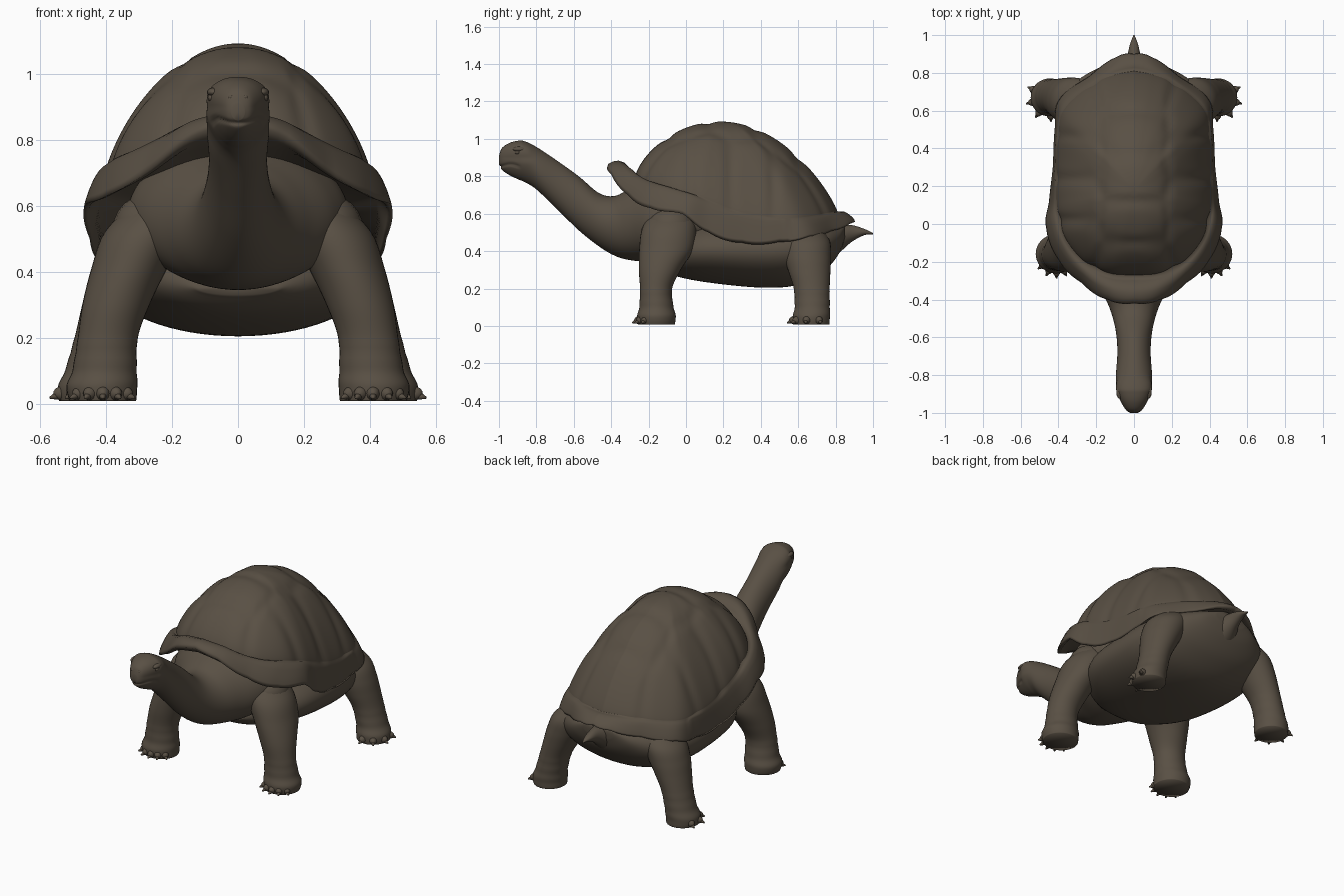
import bpy, bmesh, math
from mathutils import Vector, Matrix

cube = bpy.data.objects.get("Cube")
if cube:
    bpy.data.objects.remove(cube)

# One colour for the whole animal
hide = bpy.data.materials.new("dark_brown")
hide.use_nodes = True
colour = (0.1, 0.08, 0.058, 1)
hide.diffuse_color = colour
bsdf = hide.node_tree.nodes["Principled BSDF"]
bsdf.inputs["Base Color"].default_value = colour
bsdf.inputs["Roughness"].default_value = 0.8


def finish(name, bm):
    bmesh.ops.recalc_face_normals(bm, faces=bm.faces)
    for face in bm.faces:
        face.smooth = True
    mesh = bpy.data.meshes.new(name)
    bm.to_mesh(mesh)
    bm.free()
    mesh.materials.append(hide)
    obj = bpy.data.objects.new(name, mesh)
    bpy.context.collection.objects.link(obj)
    return obj


def skin(name, rings):
    """Join closed rings of points into one capped surface."""
    bm = bmesh.new()
    loops = [[bm.verts.new(p) for p in ring] for ring in rings]
    n = len(loops[0])
    for a, b in zip(loops, loops[1:]):
        for i in range(n):
            j = (i + 1) % n
            bm.faces.new((a[i], a[j], b[j], b[i]))
    for loop in (loops[0], loops[-1]):
        middle = bm.verts.new(sum((v.co for v in loop), Vector()) / n)
        for i in range(n):
            bm.faces.new((loop[i], loop[(i + 1) % n], middle))
    return finish(name, bm)


def smooth_path(points, steps):
    """Sample a Catmull-Rom spline through points of any dimension."""
    pts = [Vector(p) for p in points]
    out = []
    for i in range(len(pts) - 1):
        p0, p1, p2 = pts[max(i - 1, 0)], pts[i], pts[i + 1]
        p3 = pts[min(i + 2, len(pts) - 1)]
        for s in range(steps):
            t = s / steps
            out.append(p1 + (p2 - p0) * (t / 2)
                       + (p0 * 2 - p1 * 5 + p2 * 4 - p3) * (t * t / 2)
                       + (p1 * 3 - p0 - p2 * 3 + p3) * (t ** 3 / 2))
    return out + [pts[-1]]


def turn(n):
    return [(math.cos(math.tau * i / n), math.sin(math.tau * i / n)) for i in range(n)]


def loft_along(name, stations, shape=None):
    """Stations are y, bottom, top, half width."""
    rings = []
    for y, low, high, wide in smooth_path(stations, 6):
        ring = [Vector((wide * c, y, (low + high) / 2 + (high - low) / 2 * s)) for c, s in turn(72)]
        rings.append([shape(p) for p in ring] if shape else ring)
    return skin(name, rings)


def ball(name, centre, size, spin=0):
    bm = bmesh.new()
    matrix = Matrix.Translation(centre) @ Matrix.Rotation(spin, 4, 'Z') @ Matrix.Diagonal((*size, 1))
    bmesh.ops.create_uvsphere(bm, u_segments=20, v_segments=12, radius=1, matrix=matrix)
    return finish(name, bm)


# Upper shell: flared rim, dome base and apex, traced from front to back
rim_half = [(0, -.42, .85), (.14, -.40, .81), (.28, -.31, .70), (.40, -.19, .63),
            (.465, -.02, .60), (.45, .12, .50), (.43, .3, .445), (.42, .5, .45),
            (.395, .66, .48), (.24, .78, .51), (.1, .88, .55), (0, .90, .565)]
base_half = [(0, -.27, .80), (.13, -.26, .80), (.26, -.2, .77), (.36, -.08, .74),
             (.4, .05, .70), (.41, .15, .66), (.41, .32, .60), (.40, .5, .58),
             (.36, .62, .58), (.22, .74, .60), (.1, .79, .61), (0, .81, .61)]


def around(half):
    path = smooth_path(half, 8)
    return path + [Vector((-p.x, p.y, p.z)) for p in path[-2:0:-1]]


rim, base = around(rim_half), around(base_half)
apex = Vector((0, .18, 1.093))
core = Vector((0, .22, .55))

# Scute centres: one middle row and a row on each side
scutes = [Vector((0, y)) for y in (-.2, .0, .24, .5, .7)]
for side in (-1, 1):
    scutes += [Vector((side * .36, y)) for y in (-.08, .12, .36, .58)]


def scute_groove(p):
    near = sorted((p.xy - s).length for s in scutes)
    return p + (core - p).normalized() * .01 * math.exp(-((near[1] - near[0]) / .06) ** 2)


def scallop(i):
    return .007 * abs(math.sin(math.pi * i / 8))


inner = [r.lerp(b, .75) - Vector((0, 0, .035)) for r, b in zip(rim, base)]
shell_rings = [[p.lerp(core, .6) for p in inner], inner,
               [r.lerp(q, .3) - Vector((0, 0, .014)) for r, q in zip(rim, inner)]]
for t, lift in ((0, 0), (.04, .014), (.2, .028), (.4, .038), (.6, .038), (.8, .024)):
    ring = []
    for i, (r, b) in enumerate(zip(rim, base)):
        front = 1 + max(0, -r.y)
        out = (r - b).normalized() * scallop(i) * (1 - t)
        fall = 1 if r.y < .55 else .5
        ring.append(r.lerp(b, t) + out + Vector((0, 0, lift * front * fall)))
    shell_rings.append(ring)
levels = 36
for k in range(levels):
    a = math.pi / 2 * k / levels
    ring = []
    for b in base:
        slope = 1.4 + .12 * abs(b.x) / .4 + .3 * min(1, max(0, b.y - .1) / .6)
        p = b.lerp(apex, 1 - math.cos(a))
        p.z = b.z + (apex.z - b.z) * math.sin(a) ** slope
        ring.append(scute_groove(p))
    shell_rings.append(ring)
skin("upper_shell", shell_rings)

# Lower shell
loft_along("lower_shell", [(-.16, .33, .37, .12), (-.08, .275, .5, .27), (.1, .235, .58, .395),
                           (.4, .205, .6, .42), (.6, .22, .6, .395), (.74, .295, .57, .32),
                           (.82, .39, .55, .2), (.85, .47, .55, .1)])


# Head, neck and chest in one skin: broad crown, narrow chin, mouth crease
def head_shape(p):
    near = min(1, max(0, -.78 - p.y) / .06)
    p.x *= 1 + near * 4 * max(0, p.z - .9) - near * 1.8 * max(0, .87 - p.z)
    line = .856 + .008 * math.cos(p.y * 40)
    crease = math.exp(-((p.z - line) / .007) ** 2) * min(1, max(0, -.88 - p.y) / .03)
    p.x *= 1 - .07 * crease
    p.y += .008 * crease
    return p


loft_along("head_neck_and_chest", [
    (-1, .86, .91, .02), (-.985, .835, .95, .042), (-.945, .807, .978, .066),
    (-.9, .785, .99, .085), (-.865, .77, .988, .095), (-.8, .73, .957, .096),
    (-.68, .615, .877, .088), (-.57, .508, .797, .096), (-.465, .425, .71, .122),
    (-.38, .375, .695, .16), (-.3, .352, .735, .215), (-.2, .345, .78, .295),
    (-.08, .36, .79, .335), (.1, .4, .7, .3)], head_shape)

# Tail
loft_along("tail", [(.7, .32, .52, .16), (.8, .375, .535, .085), (.88, .445, .54, .04),
                    (.95, .484, .52, .022), (1, .49, .497, .003)])


def leg(name, stations):
    rings = []
    for x, y, z, wide, deep in smooth_path(stations, 7):
        fold = 1 + .008 * math.sin(z * 110) * (z < .2)
        rings.append([Vector((x + wide * c * fold, y + deep * s * fold, z)) for c, s in turn(36)])
    return skin(name, rings)


def toe(name, centre, heading, size):
    """Rounded toe with a pointed claw; heading is measured from +x."""
    ball(name, centre, (size * 1.5, size * .95, size), heading)
    way = Vector((math.cos(heading), math.sin(heading), -.3)).normalized()
    bm = bmesh.new()
    place = Matrix.Translation(Vector(centre) + way * size * 1.4) @ way.to_track_quat('Z', 'Y').to_matrix().to_4x4()
    bmesh.ops.create_cone(bm, cap_ends=True, segments=12, radius1=size * .65,
                          radius2=size * .15, depth=size * 1.3, matrix=place)
    finish(name + "_claw", bm)


front_leg = [(.21, -.07, .62, .10, .11), (.28, -.09, .52, .125, .145), (.33, -.105, .41, .115, .145),
             (.37, -.14, .3, .102, .112), (.395, -.16, .2, .091, .086), (.405, -.158, .1, .098, .092),
             (.413, -.158, .05, .108, .104), (.41, -.158, .008, .1, .097)]
hind_leg = [(.24, .64, .52, .10, .09), (.3, .645, .45, .12, .125), (.34, .65, .37, .115, .125),
            (.375, .66, .29, .1, .112), (.41, .672, .2, .086, .096), (.437, .675, .1, .088, .094),
            (.45, .67, .05, .097, .1), (.45, .67, .008, .092, .096)]

# Legs, toes and face details on both sides
for side, label in ((1, "left"), (-1, "right")):
    for kind, rows, aims in (("front", front_leg, (-140, -115, -90, -64, -38)),
                             ("hind", hind_leg, (-95, -55, -15, 25))):
        leg(f"{label}_{kind}_leg", [(side * r[0], *r[1:]) for r in rows])
        foot = rows[-1]
        for i, aim in enumerate(aims):
            a = math.radians(aim)
            x, y = foot[0] + .08 * math.cos(a), foot[1] + .085 * math.sin(a)
            heading = a if side > 0 else math.pi - a
            toe(f"{label}_{kind}_toe_{i + 1}", (side * x, y, .031), heading, .023)
    ball(f"{label}_eye", (side * .078, -.9, .928), (.014, .016, .012))
    ball(f"{label}_brow", (side * .074, -.89, .945), (.02, .036, .014))
    ball(f"{label}_cheek", (side * .06, -.85, .87), (.03, .05, .04))
    ball(f"{label}_nostril", (side * .022, -.984, .93), (.009, .009, .008))
    ball(f"{label}_shoulder", (side * .26, -.08, .53), (.12, .13, .11))
